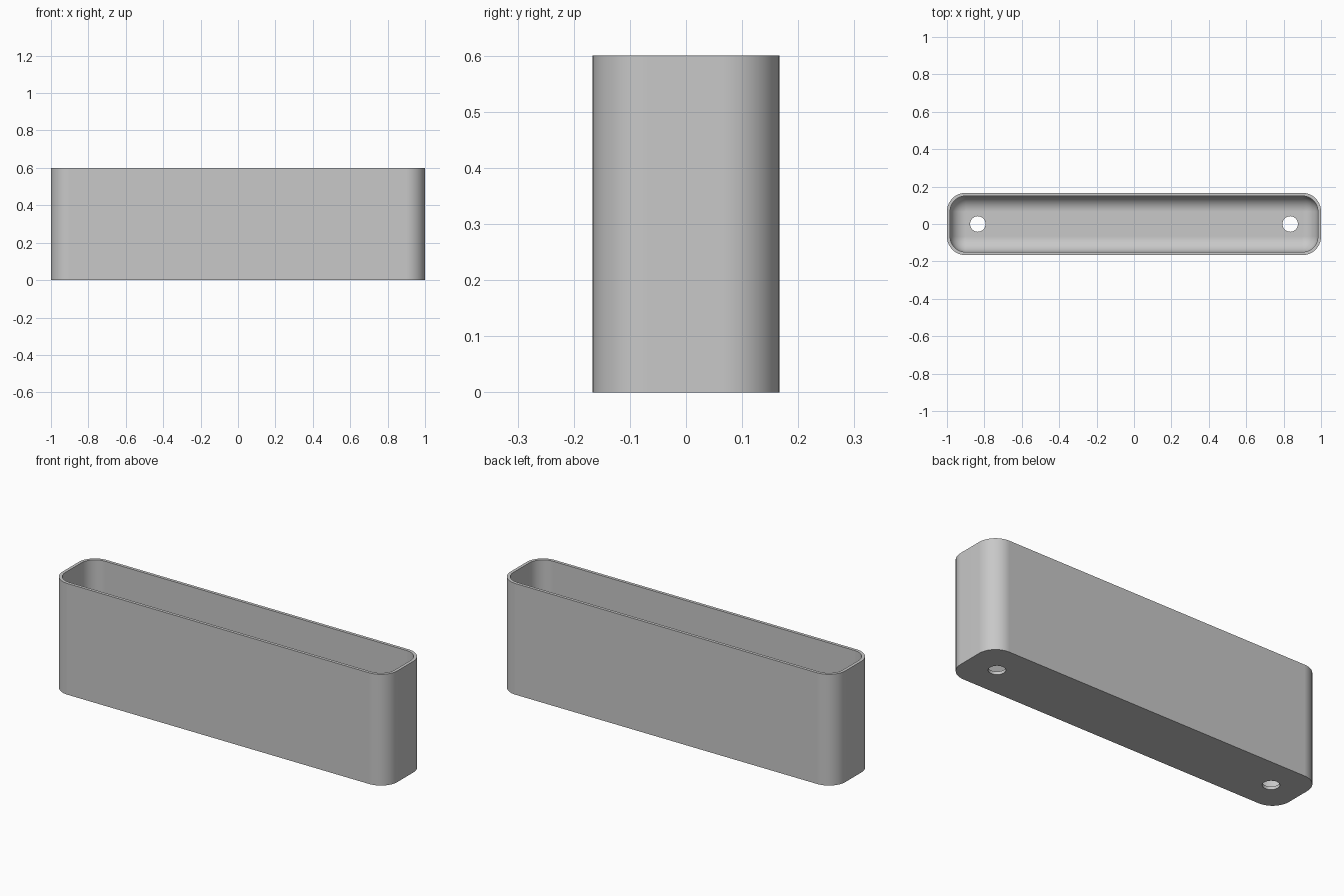
import bpy
import bmesh
from math import sin, cos, pi, radians

cube = bpy.data.objects.get("Cube")
if cube:
    bpy.data.objects.remove(cube, do_unlink=True)

HALF_X, HALF_Y, HEIGHT = 1.0, 1 / 6, 0.6
CORNER, WALL, FLOOR = 0.1, 1 / 60, 1 / 60
FILLET = CORNER - WALL
HOLE_X, HOLE_R = 0.835, 0.0415
CORNER_STEPS, FILLET_STEPS = 12, 10

grey = bpy.data.materials.new("light grey")
grey.use_nodes = True
colour = (0.58, 0.58, 0.58, 1)
grey.diffuse_color = colour
grey.node_tree.nodes["Principled BSDF"].inputs["Base Color"].default_value = colour


def rounded_ring(bm, inset, z):
    """Rounded rectangle of vertices, moved inwards by inset."""
    r = CORNER - inset
    cx, cy = HALF_X - CORNER, HALF_Y - CORNER
    ring = []
    for k, (sx, sy) in enumerate(((1, 1), (-1, 1), (-1, -1), (1, -1))):
        for i in range(CORNER_STEPS + 1):
            a = (k + i / CORNER_STEPS) * pi / 2
            ring.append(bm.verts.new((sx * cx + r * cos(a), sy * cy + r * sin(a), z)))
    return ring


# Trough: outer wall, rim, inner wall and filleted floor as one loft
bm = bmesh.new()
sections = [(0, 0), (0, HEIGHT), (WALL, HEIGHT)]
for i in range(FILLET_STEPS + 1):
    a = i / FILLET_STEPS * pi / 2
    sections.append((WALL + FILLET * (1 - cos(a)), FLOOR + FILLET * (1 - sin(a))))
rings = [rounded_ring(bm, inset, z) for inset, z in sections]
for low, high in zip(rings, rings[1:]):
    n = len(low)
    for i in range(n):
        j = (i + 1) % n
        bm.faces.new((low[i], low[j], high[j], high[i]))
bm.faces.new(rings[0][::-1])
bm.faces.new(rings[-1])
bmesh.ops.remove_doubles(bm, verts=bm.verts, dist=0.0001)
bmesh.ops.recalc_face_normals(bm, faces=bm.faces)
mesh = bpy.data.meshes.new("trough")
bm.to_mesh(mesh)
bm.free()
mesh.materials.append(grey)
trough = bpy.data.objects.new("trough", mesh)
bpy.context.collection.objects.link(trough)

# Two drain holes through the floor
for side in (-1, 1):
    bpy.ops.mesh.primitive_cylinder_add(vertices=32, radius=HOLE_R, depth=0.2,
                                        location=(side * HOLE_X, 0, 0))
    cutter = bpy.context.object
    cutter.name = "hole_cutter"
    cutter.hide_render = True
    cutter.data.materials.append(grey)
    cut = trough.modifiers.new("drain_hole", 'BOOLEAN')
    cut.operation = 'DIFFERENCE'
    cut.solver = 'EXACT'
    cut.object = cutter
    bpy.context.view_layer.objects.active = trough
    bpy.ops.object.modifier_apply(modifier=cut.name)
    bpy.data.objects.remove(cutter, do_unlink=True)

# Smooth curves with crisp rim, base and hole edges
bpy.ops.object.select_all(action='DESELECT')
trough.select_set(True)
bpy.context.view_layer.objects.active = trough
bpy.ops.object.shade_smooth_by_angle(angle=radians(30))
weighted = trough.modifiers.new("flat_panels", 'WEIGHTED_NORMAL')
weighted.keep_sharp = True
